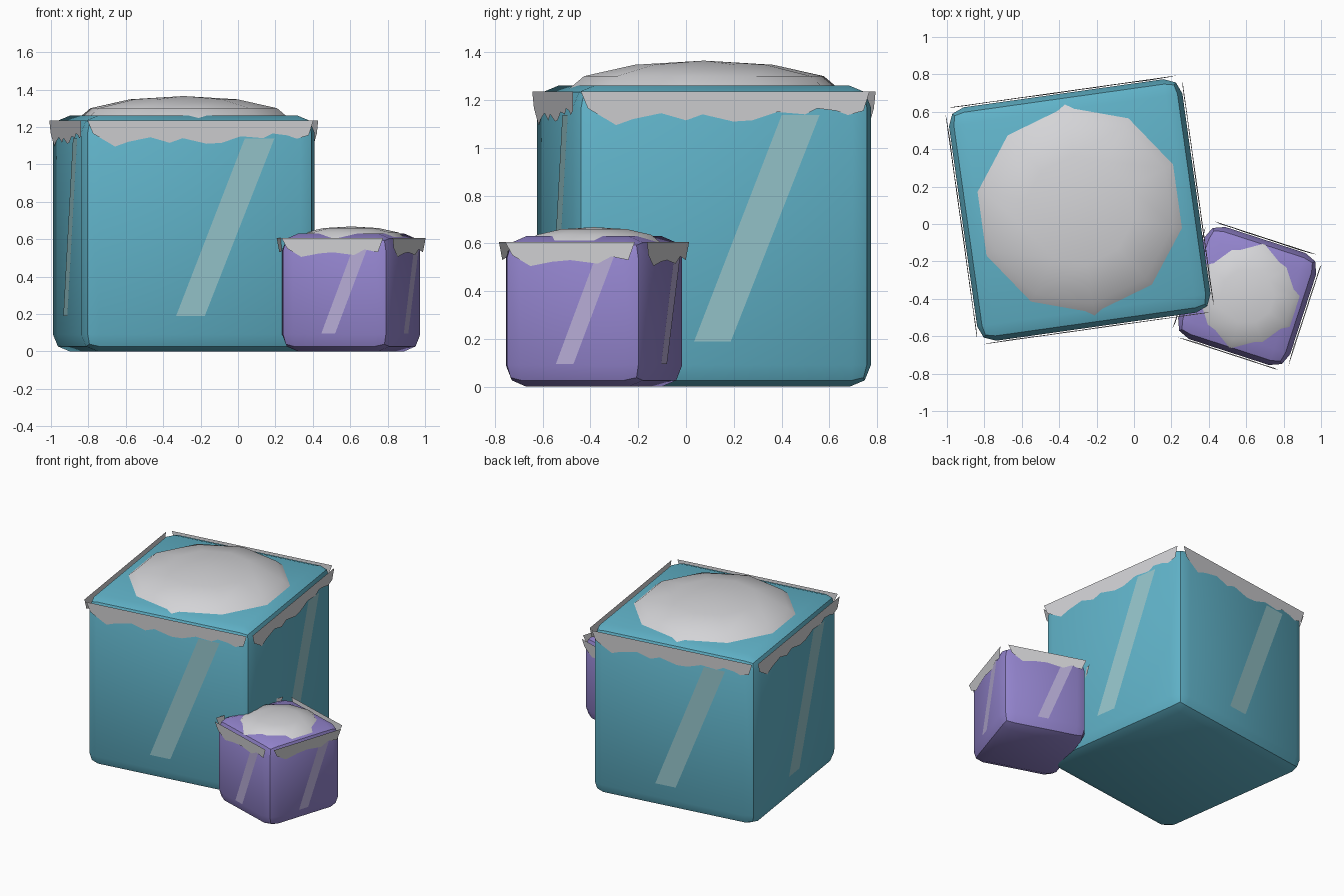
import bpy, bmesh, math
from mathutils import Matrix

if "Cube" in bpy.data.objects:
    bpy.data.objects.remove(bpy.data.objects["Cube"])


def material(name, rgb):
    m = bpy.data.materials.new(name)
    lin = [((c / 255 + 0.055) / 1.055) ** 2.4 for c in rgb]
    m.diffuse_color = (*lin, 1)
    m.use_nodes = True
    m.node_tree.nodes["Principled BSDF"].inputs["Base Color"].default_value = m.diffuse_color
    return m


TEAL = material("teal", (97, 180, 202))
PURPLE = material("purple", (147, 132, 205))
FROST = material("frost_grey", (212, 212, 215))
TEAL_SHINE = material("pale_teal", (150, 198, 204))
PURPLE_SHINE = material("pale_purple", (183, 172, 214))


def finish(name, bm, mat, place, smooth=True):
    mesh = bpy.data.meshes.new(name)
    bm.to_mesh(mesh)
    bm.free()
    mesh.materials.append(mat)
    ob = bpy.data.objects.new(name, mesh)
    ob.matrix_world = place
    bpy.context.collection.objects.link(ob)
    if smooth:
        bpy.ops.object.select_all(action='DESELECT')
        ob.select_set(True)
        bpy.context.view_layer.objects.active = ob
        bpy.ops.object.shade_smooth_by_angle(angle=math.radians(30))


def cube(name, half, mat, place):
    bm = bmesh.new()
    bmesh.ops.create_cube(bm, size=2 * half, matrix=Matrix.Translation((0, 0, half)))
    bmesh.ops.bevel(bm, geom=bm.edges[:], offset=0.09, segments=2, profile=0.5,
                    affect='EDGES')
    finish(name, bm, mat, place)


def dome(name, radius, height, base, place):
    # flattened ten-sided half sphere
    bm = bmesh.new()
    rings = []
    for tilt in (90, 60, 30):
        t = math.radians(tilt)
        ring = []
        for k in range(10):
            a = math.radians(90 + 36 * k)
            ring.append(bm.verts.new((radius * math.sin(t) * math.cos(a),
                                      radius * math.sin(t) * math.sin(a),
                                      base + height * math.cos(t))))
        rings.append(ring)
    pole = bm.verts.new((0, 0, base + height))
    for k in range(10):
        n = (k + 1) % 10
        for low, high in zip(rings, rings[1:]):
            bm.faces.new((low[k], low[n], high[n], high[k]))
        bm.faces.new((rings[2][k], rings[2][n], pole))
    finish(name, bm, FROST, place)


def frost_skirt(name, half, top, width, lean, edge, place):
    # ragged strips leaning outwards at the top, one per side
    bm = bmesh.new()
    low_z = min(z for _, z in edge)
    for side in range(4):
        turn = Matrix.Rotation(side * math.pi / 2, 3, 'Z')
        rows = []
        for i, (u, z) in enumerate(edge):
            tu = -width if i == 0 else width if i == len(edge) - 1 else u
            out = half + 0.004 + lean * (z - low_z) / (top - low_z)
            a = bm.verts.new(turn @ Matrix.Translation((u, -out, z)).translation)
            b = bm.verts.new(turn @ Matrix.Translation((tu, -half - 0.004 - lean, top)).translation)
            rows.append((a, b))
        for (a, b), (c, d) in zip(rows, rows[1:]):
            bm.faces.new((a, c, d, b))
    finish(name, bm, FROST, place, False)


def streaks(name, half, scale, mat, place):
    # slanted shine plate on each side
    bm = bmesh.new()
    shape = ((-0.13, 0.19), (0.025, 0.19), (0.4, 1.137), (0.24, 1.137))
    for side in range(4):
        turn = Matrix.Rotation(side * math.pi / 2, 3, 'Z')
        bm.faces.new([bm.verts.new(turn @ Matrix.Translation(
            (u * scale, -half - 0.002, z * scale)).translation) for u, z in shape])
    finish(name, bm, mat, place, False)


def spot(x, y, degrees):
    return Matrix.Translation((x, y, 0)) @ Matrix.Rotation(math.radians(degrees), 4, 'Z')


# large teal block
big = spot(-0.29, 0.075, 8)
big_edge = ((-0.58, 1.165), (-0.46, 1.095), (-0.39, 1.12), (-0.27, 1.145), (-0.165, 1.115),
            (-0.095, 1.14), (0.035, 1.11), (0.115, 1.115), (0.22, 1.15), (0.34, 1.14),
            (0.39, 1.165), (0.47, 1.155), (0.52, 1.137), (0.585, 1.155))
cube("large_block", 0.63, TEAL, big)
dome("large_frost_dome", 0.585, 0.13, 1.235, big)
frost_skirt("large_frost_skirt", 0.63, 1.235, 0.61, 0.006, big_edge, big)
streaks("large_shine", 0.63, 1, TEAL_SHINE, big)

# small purple block
small = spot(0.605, -0.385, -18)
small_edge = ((-0.255, 0.55), (-0.177, 0.505), (-0.08, 0.523), (0, 0.53), (0.12, 0.515),
              (0.18, 0.545), (0.255, 0.53))
cube("small_block", 0.315, PURPLE, small)
dome("small_frost_dome", 0.2925, 0.065, 0.603, small)
frost_skirt("small_frost_skirt", 0.315, 0.605, 0.285, 0.007, small_edge, small)
streaks("small_shine", 0.315, 0.5, PURPLE_SHINE, small)
